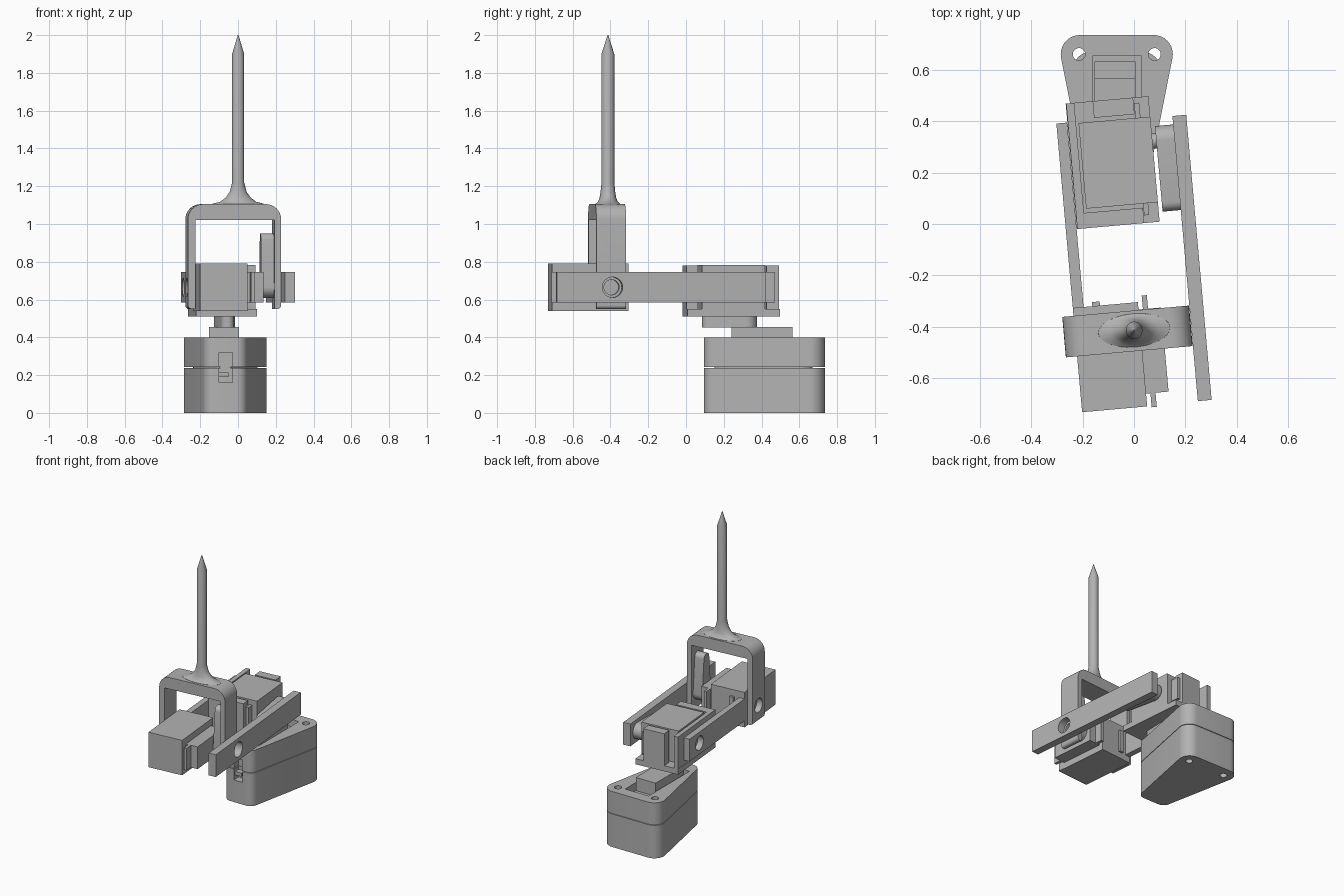
import bpy, bmesh, math
from mathutils import Vector
from mathutils.geometry import convex_hull_2d

if "Cube" in bpy.data.objects:
    bpy.data.objects.remove(bpy.data.objects["Cube"], do_unlink=True)

grey = bpy.data.materials.new("plain_grey")
grey.use_nodes = True
grey.diffuse_color = (0.45, 0.45, 0.45, 1)
grey.node_tree.nodes["Principled BSDF"].inputs["Base Color"].default_value = (0.45, 0.45, 0.45, 1)

ARM_TURN = math.radians(5.1)
AXES = {"x": lambda a, b, t: (t, a, b),
        "y": lambda a, b, t: (a, t, b),
        "z": lambda a, b, t: (a, b, t)}


def finish(name, bm, turn):
    bmesh.ops.recalc_face_normals(bm, faces=bm.faces)
    mesh = bpy.data.meshes.new(name)
    bm.to_mesh(mesh)
    bm.free()
    mesh.materials.append(grey)
    obj = bpy.data.objects.new(name, mesh)
    obj.rotation_euler.z = turn
    bpy.context.collection.objects.link(obj)
    return obj


def prism(name, outline, axis, lo, hi, turn=0.0):
    """Extrude a flat outline along an axis."""
    bm = bmesh.new()
    face = bm.faces.new([bm.verts.new(AXES[axis](a, b, lo)) for a, b in outline])
    top = bmesh.ops.extrude_face_region(bm, geom=[face])["geom"]
    move = Vector(AXES[axis](0, 0, hi - lo))
    bmesh.ops.translate(bm, vec=move, verts=[v for v in top if isinstance(v, bmesh.types.BMVert)])
    return finish(name, bm, turn)


def box(name, xs, ys, zs, turn=0.0):
    corners = [(xs[0], ys[0]), (xs[1], ys[0]), (xs[1], ys[1]), (xs[0], ys[1])]
    return prism(name, corners, "z", zs[0], zs[1], turn)


def hull(*circles, steps=32):
    """Outline wrapped tightly around circles given as centre and radius."""
    pts = [(a + r * math.cos(math.tau * i / steps), b + r * math.sin(math.tau * i / steps))
           for a, b, r in circles for i in range(steps)]
    return [pts[i] for i in convex_hull_2d(pts)]


def cut(obj, *cutters):
    for c in cutters:
        mod = obj.modifiers.new("cut", "BOOLEAN")
        mod.operation = "DIFFERENCE"
        mod.solver = "EXACT"
        mod.object = c
        c.hide_render = True
    bpy.context.view_layer.update()
    done = obj.evaluated_get(bpy.context.evaluated_depsgraph_get())
    mesh = bpy.data.meshes.new_from_object(done)
    obj.modifiers.clear()
    obj.data = mesh
    for c in cutters:
        bpy.data.objects.remove(c, do_unlink=True)


def smooth(obj):
    bpy.ops.object.select_all(action="DESELECT")
    obj.select_set(True)
    bpy.context.view_layer.objects.active = obj
    bpy.ops.object.shade_smooth_by_angle(angle=math.radians(35))


# Tapered two-layer base with screw holes, cable notch and motor pocket
MID = -0.067
plan = hull((MID - 0.143, 0.66, 0.075), (MID + 0.143, 0.66, 0.075),
            (MID - 0.062, 0.15, 0.055), (MID + 0.062, 0.15, 0.055))
for name, lo, hi in (("base_lower", 0, 0.238), ("base_upper", 0.242, 0.4)):
    part = prism(name, plan, "z", lo, hi)
    tools = [box("notch", (-0.1, -0.03), (0, 0.15), (0.16, 0.32))]
    for x in (MID - 0.147, MID + 0.147):
        tools.append(prism("screw_hole", hull((x, 0.66, 0.024)), "z", -0.1, 0.5))
    if lo:
        tools.append(box("pocket", (-0.16, 0.027), (0.19, 0.655), (0.3, 0.5)))
    cut(part, *tools)
    smooth(part)
smooth(prism("base_seam_core", hull((MID - 0.1, 0.6, 0.07), (MID + 0.1, 0.6, 0.07), (MID, 0.2, 0.05)),
             "z", 0.23, 0.25))
box("cable_plug", (-0.1, -0.05), (0.11, 0.16), (0.19, 0.215))

# Base motor with its horn
box("base_motor", (-0.153, 0.005), (0.24, 0.565), (0.28, 0.455))
box("base_motor_flange", (-0.153, 0.005), (0.2, 0.632), (0.34, 0.36))
smooth(prism("base_horn", hull((-0.071, 0.32, 0.056), (-0.055, 0.12, 0.035)), "z", 0.452, 0.512))

T = ARM_TURN
BAND = (0.585, 0.745)
AXIS_Z = 0.665
PIVOT_Y, FORK_Y = 0.315, -0.412

# Elbow cradle and motor
box("cradle_floor", (-0.223, 0.1), (0, 0.49), (0.51, 0.55), T)
box("cradle_side", (-0.221, -0.19), (0, 0.49), (0.51, 0.78), T)
box("cradle_rear_post", (-0.118, 0.04), (0.425, 0.49), (0.54, 0.78), T)
box("cradle_front_post", (-0.2, 0.04), (0, 0.06), (0.54, 0.78), T)
box("elbow_motor", (-0.18, 0.1), (0.076, 0.41), (0.55, 0.782), T)
box("elbow_motor_flange", (0.042, 0.062), (0.03, 0.468), BAND, T)

# Wrist motor in its closed case
box("wrist_case", (-0.266, -0.012), (-0.711, -0.304), (0.54, 0.792), T)
box("wrist_case_tab", (-0.19, -0.16), (-0.31, -0.288), (0.585, 0.745), T)
box("wrist_motor", (-0.031, 0.076), (-0.661, -0.333), BAND, T)
box("wrist_motor_flange", (0.005, 0.025), (-0.716, -0.28), BAND, T)

# Horns: one along the arm, one up the fork leg
smooth(prism("elbow_horn", hull((PIVOT_Y, AXIS_Z, 0.057), (0.073, AXIS_Z, 0.035)), "x", 0.115, 0.187, T))
smooth(prism("wrist_horn", hull((FORK_Y, AXIS_Z, 0.057), (FORK_Y, 0.915, 0.035)), "x", 0.082, 0.153, T))
for name, y, x in (("elbow_shaft", PIVOT_Y, 0.09), ("wrist_shaft", FORK_Y, 0.06)):
    smooth(prism(name, hull((y, AXIS_Z, 0.03)), "x", x, x + 0.04, T))

# Side links
right_link = box("right_link", (0.186, 0.24), (-0.708, 0.405), BAND, T)
cut(right_link, prism("hole", hull((FORK_Y, AXIS_Z, 0.054)), "x", 0.1, 0.3, T))
left_link = box("left_link", (-0.266, -0.224), (-0.49, 0.416), BAND, T)
cut(left_link, prism("hole", hull((PIVOT_Y - 0.03, AXIS_Z, 0.05)), "x", -0.4, -0.222, T))

# Fork with pivot holes
fork = prism("fork", hull((-0.23, 1.025, 0.08), (0.105, 1.025, 0.08),
                          (-0.29, 0.57, 0.02), (0.165, 0.57, 0.02)), "y", -0.493, -0.335, T)
cut(fork, box("opening", (-0.269, 0.151), (-0.6, -0.2), (0.4, 1.022), T),
    prism("left_hole", hull((FORK_Y, AXIS_Z, 0.05)), "x", -0.4, -0.267, T),
    prism("right_hole", hull((FORK_Y, AXIS_Z, 0.04)), "x", 0.148, 0.3, T))
smooth(fork)

# Spike with a flared root, lofted from ellipses (height, half width, half depth)
rings = [(1.09, 0.15, 0.066), (1.106, 0.14, 0.065), (1.118, 0.095, 0.052), (1.14, 0.066, 0.044),
         (1.17, 0.045, 0.039), (1.22, 0.032, 0.034), (1.9, 0.032, 0.034), (2.0, 0.002, 0.002)]
bm = bmesh.new()
SIDES = 24
loops = [[bm.verts.new((-0.036 + rx * math.cos(math.tau * i / SIDES),
                        FORK_Y + ry * math.sin(math.tau * i / SIDES), z)) for i in range(SIDES)]
         for z, rx, ry in rings]
for low, high in zip(loops, loops[1:]):
    for i in range(SIDES):
        j = (i + 1) % SIDES
        bm.faces.new((low[i], low[j], high[j], high[i]))
bm.faces.new(loops[0])
bm.faces.new(loops[-1])
smooth(finish("spike", bm, T))
